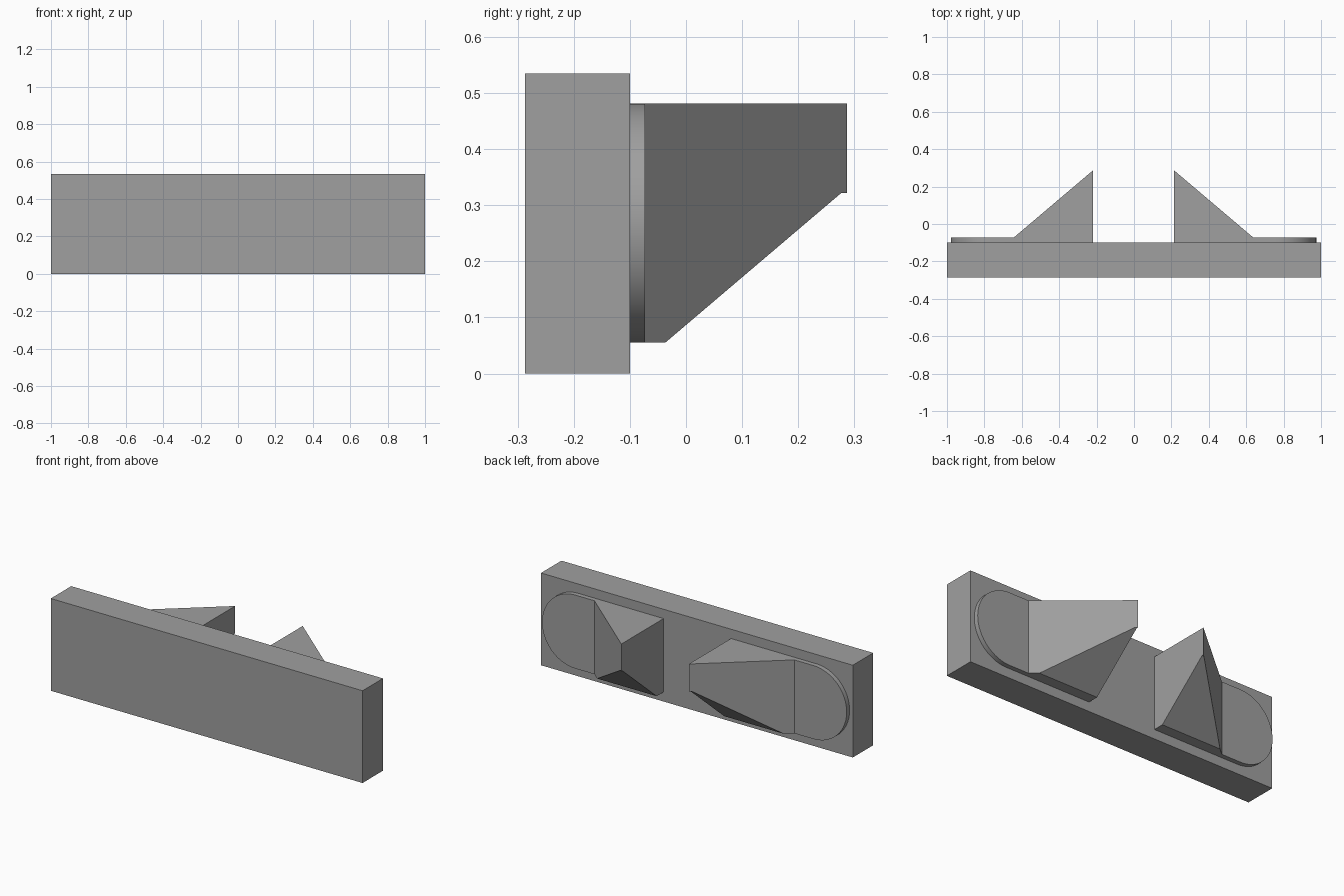
import bpy, bmesh, math

if "Cube" in bpy.data.objects:
    bpy.data.objects.remove(bpy.data.objects["Cube"])

grey = bpy.data.materials.new("grey")
grey.diffuse_color = (0.35, 0.35, 0.35, 1)
grey.use_nodes = True
grey.node_tree.nodes["Principled BSDF"].inputs["Base Color"].default_value = grey.diffuse_color

Y_PLATE, Y_PAD, Y_TIP = -0.1, -0.073, 0.287
Z_LOW, Z_HIGH = 0.055, 0.481
X_IN, X_FOOT, X_OUT = 0.2165, 0.641, 0.977
SHIFT = -0.0025


def prism(name, base, offset):
    """Extrude a closed outline along an offset vector."""
    bm = bmesh.new()
    face = bm.faces.new([bm.verts.new(p) for p in base])
    ext = bmesh.ops.extrude_face_region(bm, geom=[face], use_keep_orig=True)
    verts = [g for g in ext["geom"] if isinstance(g, bmesh.types.BMVert)]
    bmesh.ops.translate(bm, verts=verts, vec=offset)
    bmesh.ops.recalc_face_normals(bm, faces=bm.faces)
    mesh = bpy.data.meshes.new(name)
    bm.to_mesh(mesh)
    bm.free()
    mesh.materials.append(grey)
    obj = bpy.data.objects.new(name, mesh)
    bpy.context.collection.objects.link(obj)
    return obj


# Back plate
prism("plate", [(-1, -0.287, 0), (1, -0.287, 0), (1, Y_PLATE, 0), (-1, Y_PLATE, 0)], (0, 0, 0.535))

for side, s in (("left", -1), ("right", 1)):
    # Mounting pad with a rounded outer end
    r, zc = (Z_HIGH - Z_LOW) / 2, (Z_HIGH + Z_LOW) / 2
    angles = [math.pi * (i / 40 - 0.5) for i in range(41)]
    outline = [(X_FOOT, Z_LOW)]
    outline += [(X_OUT - r + r * math.cos(a), zc + r * math.sin(a)) for a in angles]
    outline += [(X_FOOT, Z_HIGH)]
    pad = prism(side + "_pad", [(s * x + SHIFT, Y_PLATE, z) for x, z in outline],
                (0, Y_PAD - Y_PLATE, 0))
    bpy.context.view_layer.objects.active = pad
    pad.select_set(True)
    bpy.ops.object.shade_smooth_by_angle(angle=math.radians(30))
    pad.select_set(False)

    # Wedge-shaped bracket, triangular in plan
    plan = [(X_IN, Y_PLATE), (X_FOOT, Y_PLATE), (X_FOOT, Y_PAD), (X_IN, Y_TIP)]
    wedge = prism(side + "_bracket", [(s * x + SHIFT, y, Z_LOW) for x, y in plan],
                  (0, 0, Z_HIGH - Z_LOW))
    # Sloping underside, with a short level step at the tip
    under = [(-0.037, Z_LOW), (-0.037, -0.1), (0.4, -0.1), (0.4, 0.322), (0.277, 0.322)]
    cutter = prism(side + "_cutter", [(-1, y, z) for y, z in under], (2, 0, 0))
    cutter.hide_render = True
    cutter.hide_set(True)
    cut = wedge.modifiers.new("underside", "BOOLEAN")
    cut.operation, cut.solver, cut.object = "DIFFERENCE", "EXACT", cutter
